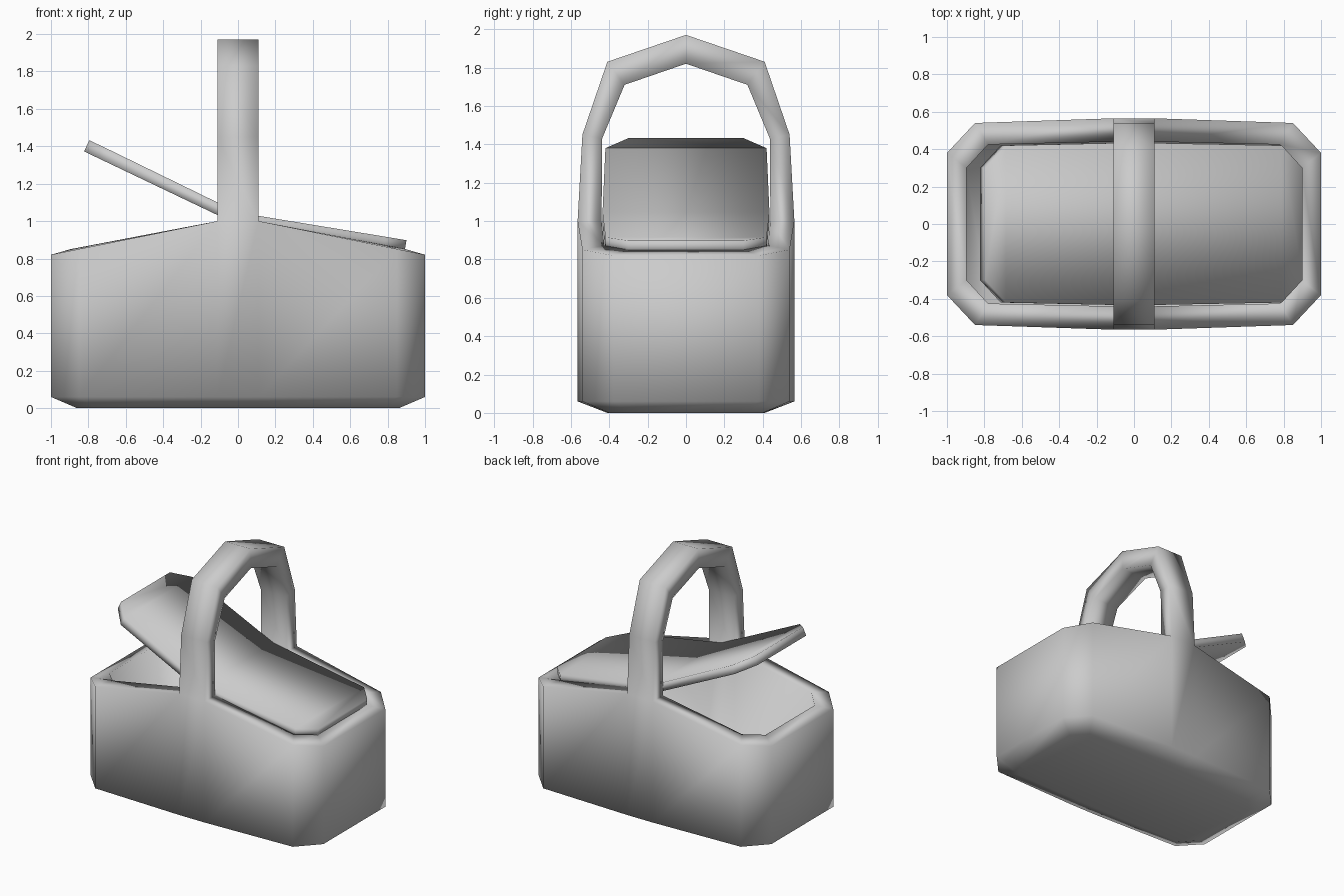
import bpy, bmesh, math

if "Cube" in bpy.data.objects:
    bpy.data.objects.remove(bpy.data.objects["Cube"])

def finish(bm, name):
    bmesh.ops.remove_doubles(bm, verts=bm.verts, dist=0.0005)
    bmesh.ops.recalc_face_normals(bm, faces=bm.faces)
    for f in bm.faces:
        f.smooth = True
    me = bpy.data.meshes.new(name)
    bm.to_mesh(me)
    bm.free()
    ob = bpy.data.objects.new(name, me)
    bpy.context.collection.objects.link(ob)
    return ob

def face(bm, pts):
    return bm.faces.new([bm.verts.new(p) for p in pts])

def bridge(bm, a, b, skip=()):
    n = len(a)
    for i in range(n):
        if i not in skip:
            j = (i + 1) % n
            face(bm, (a[i], a[j], b[j], b[i]))

def ring(quarter, z):
    """Mirror three plan points into a 12 point loop; z is a function of x."""
    q = quarter
    pts = q + [(-x, y) for x, y in reversed(q)]
    pts += [(-x, -y) for x, y in pts]
    return [(x, y, z(abs(x))) for x, y in pts]

# Basket shell: bottom, walls, sloping rim and interior
outer = [(1.0, 0.38), (0.85, 0.54), (0.11, 0.565)]
inner = [(0.895, 0.30), (0.78, 0.425), (0.11, 0.44)]
base = [(0.86, 0.29), (0.76, 0.40), (0.11, 0.41)]
rim_z = lambda x: 1.0 - (x - 0.11) * 0.202
inner_z = lambda x: 1.0 - (x - 0.11) * 0.191
rings = [ring(base, lambda x: 0.005), ring(outer, lambda x: 0.06),
         ring(outer, rim_z), ring(inner, inner_z), ring(inner, lambda x: 0.08)]
rings[0] = [(x, y, 0.0) for x, y, z in rings[0]]
bm = bmesh.new()
face(bm, rings[0])
for k in range(4):
    # the rim stays open where the handle grows out of it
    bridge(bm, rings[k], rings[k + 1], skip=(2, 8) if k == 2 else ())
face(bm, rings[4])

# Handle: rectangular arch welded to the rim
side = [((0.565, 1.0), (0.44, 1.0)), ((0.54, 1.45), (0.437, 1.43)),
        ((0.41, 1.83), (0.32, 1.71))]
arch = side + [((0, 1.97), (0, 1.82))]
arch += [tuple((-y, z) for y, z in s) for s in reversed(side)]
loops = [[(-0.11, *o), (0.11, *o), (0.11, *i), (-0.11, *i)] for o, i in arch]
for a, b in zip(loops, loops[1:]):
    bridge(bm, a, b)
finish(bm, "basket_with_handle")

# Lids: slabs hinged under the handle, one closed and one raised
def lid_loops(height):
    loops = []
    for sx, ang, length in ((1, math.radians(-9.4), 0.902), (-1, math.radians(25.5), 0.912)):
        half = []
        for u, y in ((0, 0.435), (0.79, 0.42), (length, 0.30)):
            x = u * math.cos(ang) - height * math.sin(ang) * (u > 0)
            z = 0.98 + u * math.sin(ang) + height * (math.cos(ang) if u else 1)
            half.append((sx * x, y, z))
        loops.append(half + [(x, -y, z) for x, y, z in reversed(half)])
    return loops

bm = bmesh.new()
for low, high in zip(lid_loops(0), lid_loops(0.066)):
    for loop in (low, high):
        face(bm, [loop[i] for i in (0, 1, 4, 5)])
        face(bm, loop[1:5])
    bridge(bm, low, high, skip=(5,))
finish(bm, "lids")
